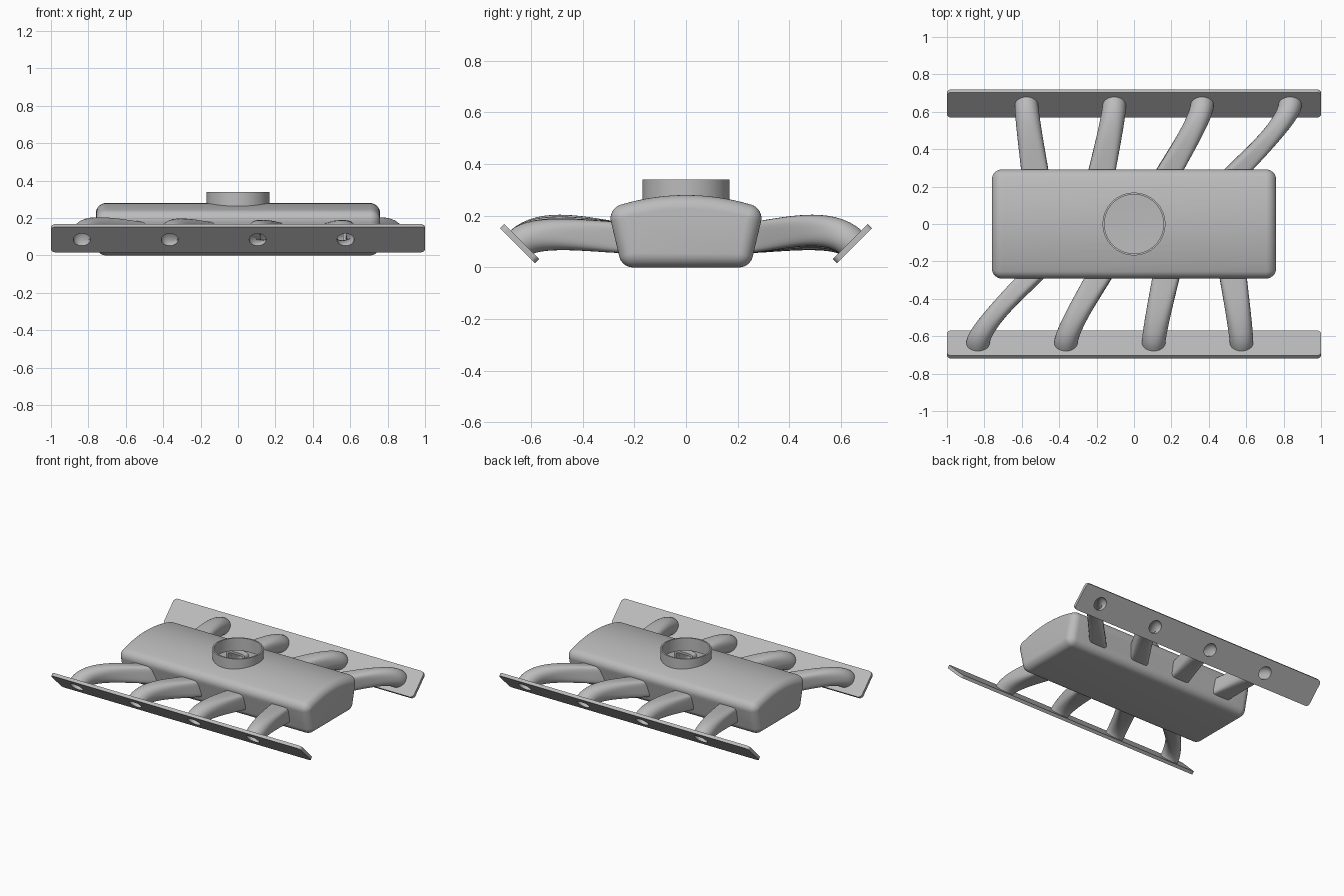
import bpy, bmesh
from math import sin, cos, pi, radians
from mathutils import Vector, Matrix

if "Cube" in bpy.data.objects:
    bpy.data.objects.remove(bpy.data.objects["Cube"])

metal = bpy.data.materials.new("cast_metal_grey")
GREY = (0.5, 0.5, 0.5, 1)
metal.use_nodes = True
metal.diffuse_color = GREY
metal.node_tree.nodes["Principled BSDF"].inputs["Base Color"].default_value = GREY

TURN = Matrix.Rotation(pi, 4, 'Z')
SIDES = (("back", Matrix.Identity(4)), ("front", TURN))


def loft(name, rings, closed=False, matrix=None):
    """Skin equal-length rings; either cap the ends or join last to first."""
    bm = bmesh.new()
    loops = [[bm.verts.new(p) for p in ring] for ring in rings]
    pairs = list(zip(loops, loops[1:]))
    if closed:
        pairs.append((loops[-1], loops[0]))
    else:
        bm.faces.new(loops[0])
        bm.faces.new(loops[-1])
    n = len(loops[0])
    for a, b in pairs:
        for i in range(n):
            j = (i + 1) % n
            bm.faces.new((a[i], a[j], b[j], b[i]))
    bmesh.ops.recalc_face_normals(bm, faces=bm.faces)
    if matrix:
        bm.transform(matrix)
    mesh = bpy.data.meshes.new(name)
    bm.to_mesh(mesh)
    bm.free()
    mesh.materials.append(metal)
    obj = bpy.data.objects.new(name, mesh)
    bpy.context.scene.collection.objects.link(obj)
    return obj


def select(obj):
    bpy.ops.object.select_all(action='DESELECT')
    obj.select_set(True)
    bpy.context.view_layer.objects.active = obj


def smooth(obj, angle=35):
    select(obj)
    bpy.ops.object.shade_smooth_by_angle(angle=radians(angle))


def cut(obj, cutters):
    select(obj)
    for c in cutters:
        c.hide_render = True
        mod = obj.modifiers.new("cut", 'BOOLEAN')
        mod.operation = 'DIFFERENCE'
        mod.solver = 'EXACT'
        mod.object = c
        bpy.ops.object.modifier_apply(modifier=mod.name)


def circle(r, z, n=64):
    return [Vector((r * cos(2 * pi * i / n), r * sin(2 * pi * i / n), z)) for i in range(n)]


# Plenum: rounded, tapered section with an arched top, swept with rounded ends
def plenum_section(x, r):
    half = []

    def corner(y, z, a0, a1, steps=8):
        for i in range(steps + 1):
            a = radians(a0 + (a1 - a0) * i / steps)
            half.append((y + r * cos(a), z + r * sin(a)))

    corner(0.205, 0.055, -90, -12)
    corner(0.237, 0.19, -12, 73)
    for i in range(1, 7):
        y = 0.237 * (1 - i / 7)
        a = radians(90 - 17 * y / 0.237)
        half.append((y + r * cos(a), 0.225 - 0.035 * (y / 0.237) ** 2 + r * sin(a)))
    pts = half + [(0, 0.225 + r)] + [(-y, z) for y, z in reversed(half)]
    return [Vector((x, y, z)) for y, z in pts]


def plenum_shape(name, r):
    ends = [(0.705 + r * sin(a), r * cos(a)) for a in [pi / 2 * i / 8 * 0.98 for i in range(9)]]
    rings = [plenum_section(-x, q) for x, q in reversed(ends)]
    rings += [plenum_section(x, q) for x, q in ends]
    return loft(name, rings)


# Runners: rounded rectangle at the plenum blending to a circle at the flange
FLANGE = Vector((0, 0.644, 0.092))
OUT = Vector((0, 1, -1)).normalized()


def runner_rings(port_x, flange_x, wall, extend=0.0):
    dx = (flange_x - port_x) / 0.8
    h = 0.08 + 0.06 * abs(dx) / 0.33
    p0 = Vector((flange_x - dx, 0.23, 0.115))
    p1 = p0 + Vector((0.25 * dx, 0.1, 0))
    p3 = FLANGE + Vector((flange_x, 0, 0))
    p2 = p3 - OUT * h
    rings = []

    def ring(c, d, t):
        up = Vector((0, -d.z, d.y)).normalized()
        w = 0.075 + (0.062 - 0.075) * t - wall
        v = 0.06 + 0.002 * t - wall
        e = 2 / (2 + 5 * (1 - t) ** 2)
        pts = []
        for i in range(32):
            a = 2 * pi * (i + 0.5) / 32
            s, k = sin(a), cos(a)
            x = w * abs(k) ** e * (1 if k > 0 else -1)
            y = v * abs(s) ** e * (1 if s > 0 else -1)
            pts.append(c + Vector((x, 0, 0)) + up * y)
        rings.append(pts)

    for i in range(19):
        t = i / 18
        u = 1 - t
        c = p0 * u**3 + p1 * 3 * u * u * t + p2 * 3 * u * t * t + p3 * t**3
        d = (p1 - p0) * u * u + (p2 - p1) * 2 * u * t + (p3 - p2) * t * t
        ring(c, d, t)
    if extend:
        ring(p3 + OUT * extend, OUT, 1)
    return rings


bores = {"back": [], "front": []}
PORTS = ((0.57, 0.835), (0.2, 0.365), (-0.167, -0.105), (-0.533, -0.575))
for side, matrix in SIDES:
    for n, (px, fx) in enumerate(PORTS, 1):
        outer = runner_rings(px, fx, 0)
        inner = runner_rings(px, fx, 0.016)
        smooth(loft(f"{side}_runner_{n}", outer + inner[::-1], True, matrix), 50)
        bores[side].append(loft(f"{side}_bore_cutter_{n}", runner_rings(px, fx, 0.0165, 0.04),
                                False, matrix))

# Flanges: long tilted plates with rounded corners and four ports
for side, matrix in SIDES:
    outline = []
    for k, (sx, sy) in enumerate(((1, 1), (-1, 1), (-1, -1), (1, -1))):
        for i in range(6):
            a = pi / 2 * (k + i / 5)
            outline.append(Vector((sx * 0.975 + 0.025 * cos(a), sy * 0.071 + 0.025 * sin(a), 0)))
    place = matrix @ Matrix.Translation(FLANGE) @ Matrix.Rotation(radians(45), 4, 'X')
    plate = loft(f"{side}_flange",
                 [[p + Vector((0, 0, z)) for p in outline] for z in (-0.011, 0.011)],
                 False, place @ Matrix.Rotation(pi / 2 * 0, 4, 'X'))
    cut(plate, bores[side])
    smooth(plate)

# Hollow plenum body with runner ports and inlet opening
plenum = plenum_shape("plenum", 0.055)
hollow = plenum_shape("plenum_hollow_cutter", 0.035)
throat = loft("inlet_cutter", [circle(0.159, 0.15), circle(0.159, 0.4)])
cutters = [hollow, throat] + bores["back"] + bores["front"]
cut(plenum, cutters)
smooth(plenum)

# Inlet neck on top
neck = loft("inlet_neck", [circle(0.168, 0.25), circle(0.168, 0.34),
                           circle(0.158, 0.34), circle(0.158, 0.25)], True)
smooth(neck)

for c in cutters:
    bpy.data.objects.remove(c)
